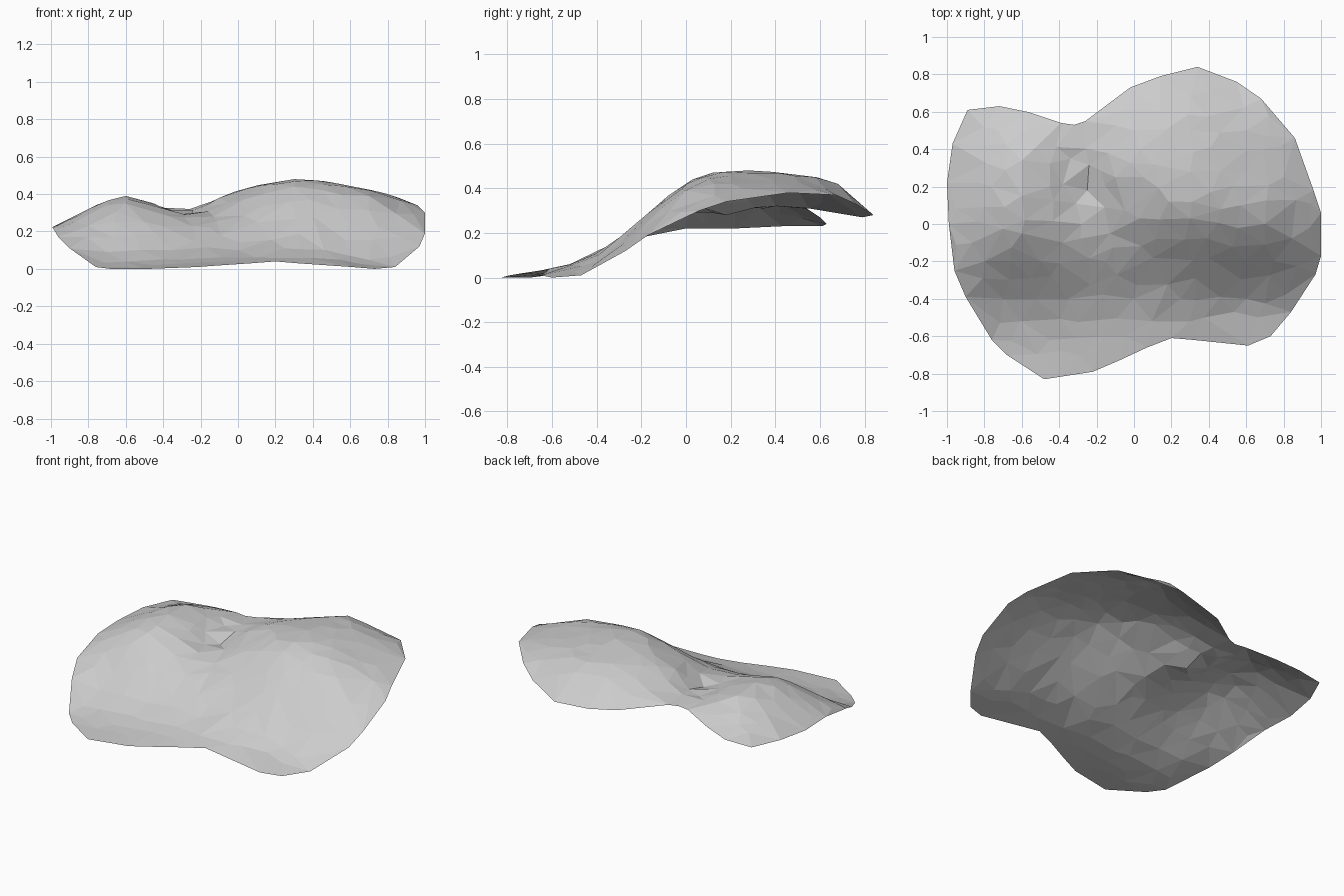
import bpy
import bmesh
import math
import random
from mathutils import Vector
from mathutils.geometry import delaunay_2d_cdt

random.seed(4)

start_cube = bpy.data.objects.get("Cube")
if start_cube:
    bpy.data.objects.remove(start_cube, do_unlink=True)

# Edge of the sheet, counter-clockwise, in hundredths
RIM = [
    (-89, 61, 23), (-97, 43, 23), (-100, 22, 22), (-99, 0, 22), (-96, -25, 17),
    (-90, -39, 11), (-76, -62, 1), (-68, -70, 0), (-48, -83, 0), (-22, -79, 1),
    (-8, -73, 2), (7, -66, 3), (20, -61, 4), (32, -62, 3), (61, -65, 1),
    (73, -60, 0), (84, -47, 1), (97, -27, 12), (100, -17, 19), (100, 6, 30),
    (96, 18, 34), (86, 46, 38), (68, 67, 37), (55, 76, 33), (34, 84, 28),
    (14, 79, 27), (-2, 73, 28), (-26, 55, 31), (-32, 53, 31), (-39, 54, 31),
    (-57, 60, 27), (-72, 63, 24),
]

# Ridges, hollow and front slope
RELIEF = [
    (30, 28, 48), (60, 28, 44), (80, 25, 40), (5, 25, 43), (-10, 25, 38),
    (30, 3, 44), (70, 0, 39), (3, 3, 37), (30, 50, 46), (60, 50, 43),
    (0, 50, 39), (30, 68, 42), (-60, 15, 39), (-60, 34, 38), (-76, 20, 34),
    (-45, 20, 35), (-60, -5, 35), (-80, 42, 29), (-34, 35, 31), (-25, 18, 28),
    (-28, 0, 29), (-13, -5, 28), (-80, -20, 23), (-50, -20, 25), (-15, -20, 22),
    (10, -18, 25), (40, -18, 28), (75, -20, 22), (-70, -40, 9), (-35, -40, 10),
    (0, -40, 10), (25, -40, 11), (60, -40, 7), (-45, -62, 2), (-5, -60, 4),
]


def to_units(points):
    return [Vector(p) / 100 for p in points]


def kernel(a, b):
    d = (a.xy - b.xy).length_squared
    return d * math.log(d) if d > 0 else 0.0


def solve(rows):
    """Gaussian elimination on an augmented matrix."""
    n = len(rows)
    for i in range(n):
        pivot = max(range(i, n), key=lambda r: abs(rows[r][i]))
        rows[i], rows[pivot] = rows[pivot], rows[i]
        for r in range(i + 1, n):
            f = rows[r][i] / rows[i][i]
            if f:
                rows[r] = [v - f * w for v, w in zip(rows[r], rows[i])]
    out = [0.0] * n
    for i in reversed(range(n)):
        known = sum(rows[i][k] * out[k] for k in range(i + 1, n))
        out[i] = (rows[i][n] - known) / rows[i][i]
    return out


def thin_plate(points):
    """Smooth height function passing through all points."""
    rows = [[kernel(p, q) for q in points] + [1, p.x, p.y, p.z] for p in points]
    for pick in (lambda p: 1, lambda p: p.x, lambda p: p.y):
        rows.append([pick(p) for p in points] + [0, 0, 0, 0])
    w = solve(rows)
    c, cx, cy = w[-3:]

    def height(p):
        bend = sum(k * kernel(p, q) for k, q in zip(w, points))
        return bend + c + cx * p.x + cy * p.y
    return height


def inside(p, loop):
    hit = False
    for a, b in zip(loop, loop[1:] + loop[:1]):
        if (a.y > p.y) != (b.y > p.y):
            if p.x < a.x + (p.y - a.y) * (b.x - a.x) / (b.y - a.y):
                hit = not hit
    return hit


def clear_of(p, others, gap):
    return all((p.xy - q.xy).length > gap for q in others)


rim = to_units(RIM)
relief = to_units(RELIEF)
height = thin_plate(rim + relief)

# Scatter irregular points between the ridges
sheet = rim + relief
for row in range(-8, 9):
    for col in range(-7, 8):
        p = Vector((col * 0.14 + random.uniform(-0.05, 0.05),
                    row * 0.1 + random.uniform(-0.03, 0.03), 0))
        if inside(p, rim) and clear_of(p, sheet, 0.07):
            p.z = max(0.0, height(p))
            sheet.append(p)

# Triangulate inside the edge
flat, _, tris, source, _, _ = delaunay_2d_cdt(
    [p.xy for p in sheet], [], [list(range(len(rim)))], 1, 1e-5)

bm = bmesh.new()
verts = [bm.verts.new((p.x, p.y, sheet[s[0]].z)) for p, s in zip(flat, source)]
for tri in tris:
    bm.faces.new([verts[i] for i in tri])
for face in bm.faces:
    face.normal_update()
    if face.normal.z < 0:
        face.normal_flip()

mesh = bpy.data.meshes.new("rippled_sheet")
bm.to_mesh(mesh)
bm.free()
ob = bpy.data.objects.new("rippled_sheet", mesh)
bpy.context.collection.objects.link(ob)

# Plain grey
grey = bpy.data.materials.new("plain_grey")
grey.use_nodes = True
colour = (0.6, 0.6, 0.6, 1)
grey.diffuse_color = colour
grey.node_tree.nodes["Principled BSDF"].inputs["Base Color"].default_value = colour
mesh.materials.append(grey)
